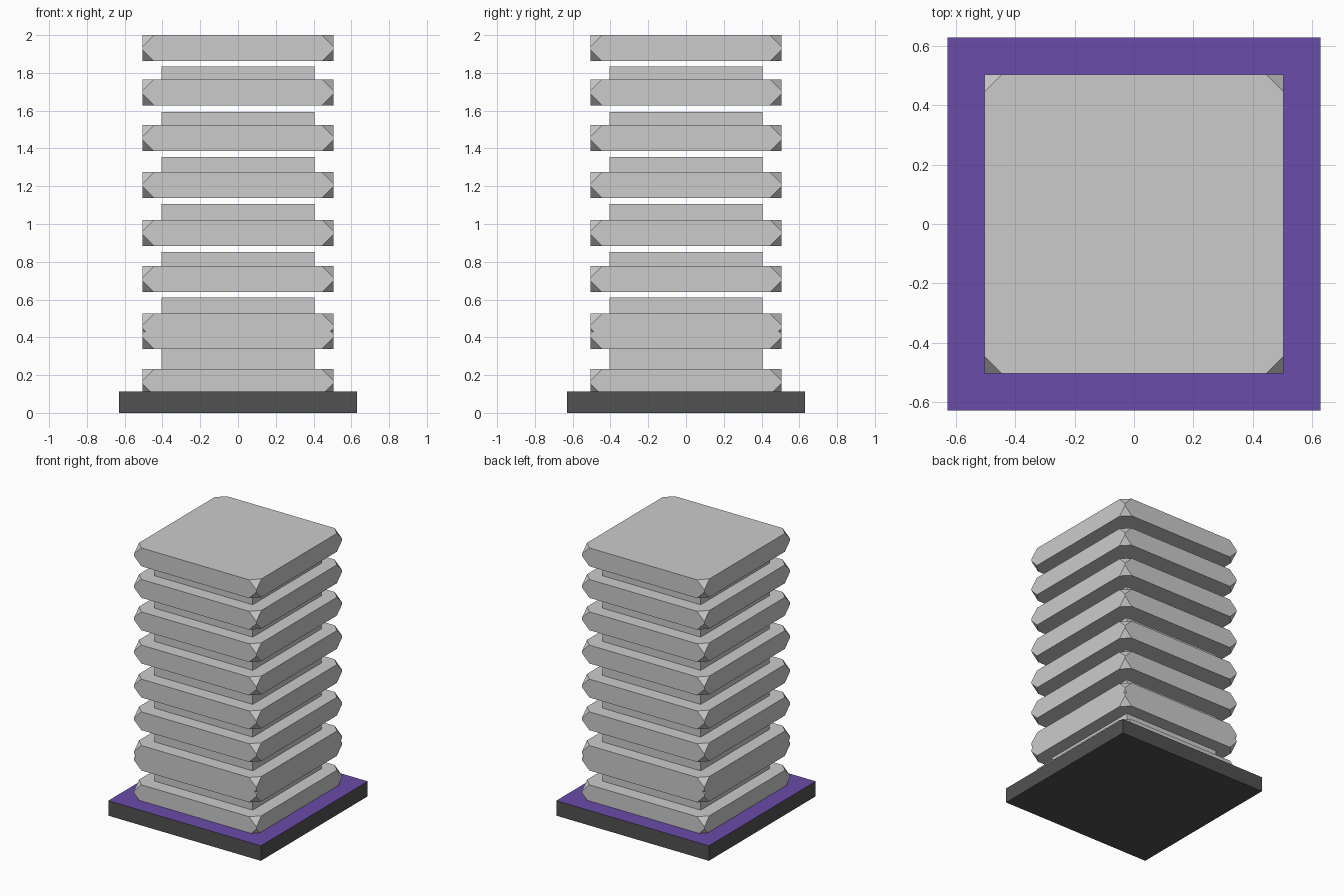
import bpy, bmesh

if "Cube" in bpy.data.objects:
    bpy.data.objects.remove(bpy.data.objects["Cube"])


def block(name, half, z0, z1, corner_cut=0.0):
    """Square block between two heights, optionally with its eight corners cut off."""
    bm = bmesh.new()
    bmesh.ops.create_cube(bm, size=1)
    for v in bm.verts:
        v.co.x *= 2 * half
        v.co.y *= 2 * half
        v.co.z = z1 if v.co.z > 0 else z0
    if corner_cut:
        bmesh.ops.bevel(bm, geom=bm.verts[:], offset=corner_cut, offset_type='OFFSET',
                        segments=1, profile=0.5, affect='VERTICES')
    bmesh.ops.recalc_face_normals(bm, faces=bm.faces[:])
    mesh = bpy.data.meshes.new(name)
    bm.to_mesh(mesh)
    bm.free()
    obj = bpy.data.objects.new(name, mesh)
    bpy.context.collection.objects.link(obj)
    return obj


def material(name, color):
    mat = bpy.data.materials.new(name)
    mat.diffuse_color = color
    mat.use_nodes = True
    mat.node_tree.nodes["Principled BSDF"].inputs["Base Color"].default_value = mat.diffuse_color
    return mat


# Base plate: dark sides and underside, purple top
base = block("base_plate", 0.63, 0.0, 0.112)
base.data.materials.append(material("dark_grey", (0.083, 0.083, 0.083, 1)))
base.data.materials.append(material("purple", (0.145, 0.072, 0.40, 1)))
for face in base.data.polygons:
    face.material_index = 1 if face.normal.z > 0.5 else 0

# Slabs with cut corners (the second and third overlap)
SLAB_HEIGHT = 0.137
slab_tops = [0.232, 0.476, 0.525, 0.777, 1.021, 1.275, 1.523, 1.765, 2.0]
for i, top in enumerate(slab_tops, 1):
    block(f"slab_{i}", 0.505, top - SLAB_HEIGHT, top, 0.06)

# Narrow necks standing on the slabs, most leaving a gap under the next slab
necks = [(0.17, 0.36), (0.46, 0.61), (0.71, 0.853), (0.95, 1.107),
         (1.21, 1.356), (1.455, 1.593), (1.70, 1.834)]
for i, (z0, z1) in enumerate(necks, 1):
    block(f"neck_{i}", 0.405, z0, z1)
